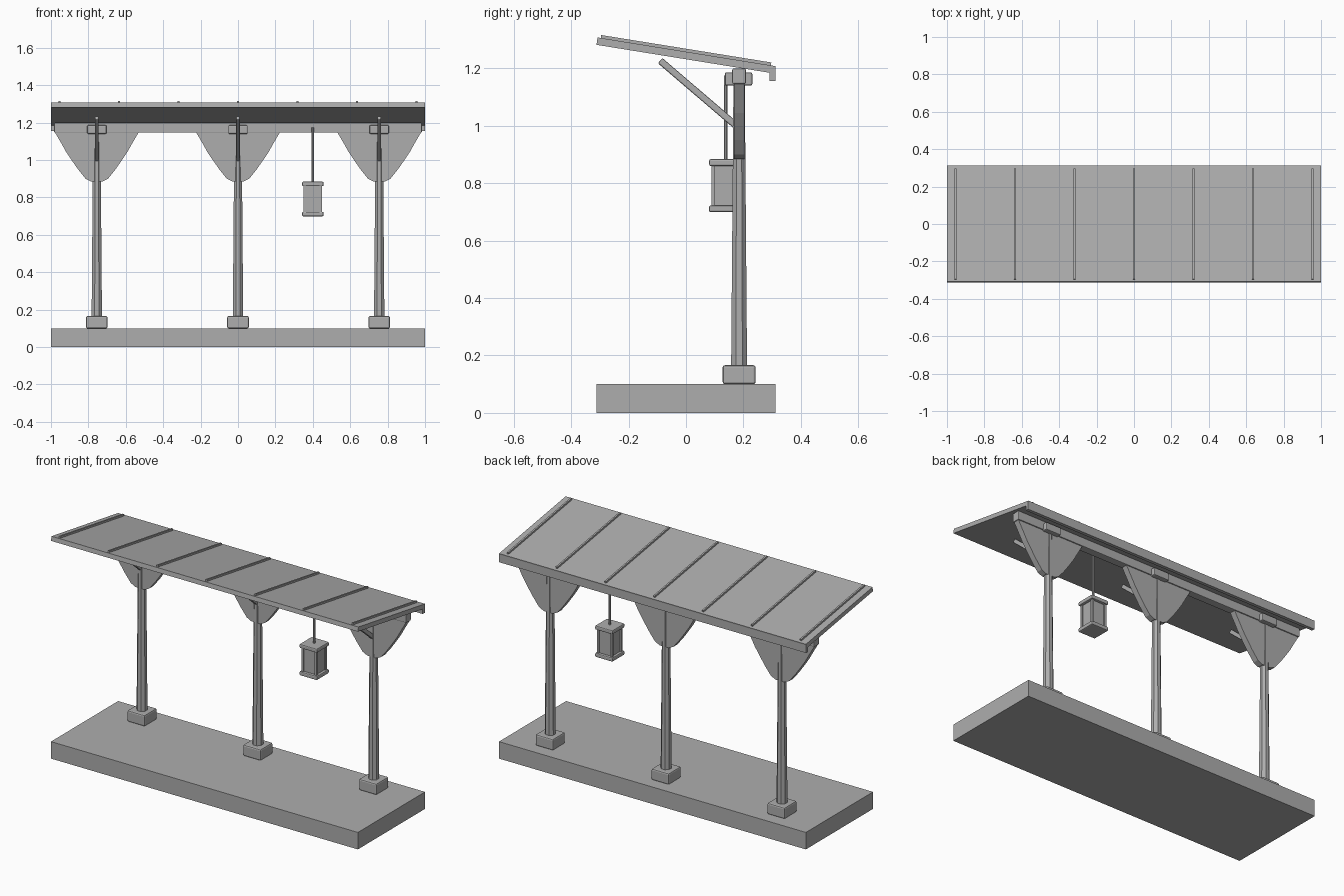
import bpy, bmesh, math
from mathutils import Vector, Matrix

if "Cube" in bpy.data.objects:
    bpy.data.objects.remove(bpy.data.objects["Cube"], do_unlink=True)

grey = bpy.data.materials.new("plain_grey")
grey.use_nodes = True
COLOUR = (0.42, 0.42, 0.42, 1)
grey.diffuse_color = COLOUR
grey.node_tree.nodes["Principled BSDF"].inputs["Base Color"].default_value = COLOUR


def add_object(name, bm, bevel=0):
    bmesh.ops.recalc_face_normals(bm, faces=bm.faces)
    mesh = bpy.data.meshes.new(name)
    bm.to_mesh(mesh)
    bm.free()
    mesh.materials.append(grey)
    ob = bpy.data.objects.new(name, mesh)
    bpy.context.collection.objects.link(ob)
    if bevel:
        mod = ob.modifiers.new("soft_edges", "BEVEL")
        mod.width = bevel
        mod.segments = 2
    return ob


def box(name, centre, size, bevel=0, tilt=0):
    bm = bmesh.new()
    matrix = (Matrix.Translation(centre) @ Matrix.Rotation(tilt, 4, "X")
              @ Matrix.Diagonal((*size, 1)))
    bmesh.ops.create_cube(bm, size=1, matrix=matrix)
    return add_object(name, bm, bevel)


def column(name, x, y, low, high, r_low, r_high, sides):
    bm = bmesh.new()
    matrix = (Matrix.Translation((x, y, (low + high) / 2))
              @ Matrix.Rotation(math.pi / sides, 4, "Z"))
    bmesh.ops.create_cone(bm, cap_ends=True, segments=sides, radius1=r_low,
                          radius2=r_high, depth=high - low, matrix=matrix)
    return add_object(name, bm)


def gusset(name, x, y, thickness):
    # Curved bracket board, mirrored about the post
    half = [(0.225, 1.16), (0.225, 1.15), (0.19, 1.09), (0.165, 1.045),
            (0.135, 1.0), (0.10, 0.95), (0.06, 0.90), (0.03, 0.885)]
    outline = half + [(-px, z) for px, z in reversed(half)]
    bm = bmesh.new()
    verts = [bm.verts.new((x + px, y - thickness / 2, z)) for px, z in outline]
    face = bm.faces.new(verts)
    out = bmesh.ops.extrude_face_region(bm, geom=[face])
    moved = [g for g in out["geom"] if isinstance(g, bmesh.types.BMVert)]
    bmesh.ops.translate(bm, verts=moved, vec=(0, thickness, 0))
    return add_object(name, bm)


POST_Y = 0.185

# Platform
box("platform", (0, 0, 0.05), (2, 0.625, 0.10))

# Posts with footings, brackets, clamps and roof braces
brace_a, brace_b = Vector((0, -0.09, 1.227)), Vector((0, 0.175, 1.0))
run = brace_b - brace_a
for side, x in (("right", -0.755), ("middle", 0), ("left", 0.755)):
    box(side + "_footing", (x, POST_Y, 0.133), (0.115, 0.115, 0.066), 0.008)
    column(side + "_post", x, POST_Y, 0.16, 1.19, 0.03, 0.021, 8)
    gusset(side + "_bracket", x, POST_Y, 0.036)
    box(side + "_clamp", (x, 0.183, 1.163), (0.104, 0.096, 0.046), 0.006)
    middle = (brace_a + brace_b) / 2 + Vector((x, 0, 0))
    box(side + "_brace", middle, (0.02, run.length, 0.024), 0.005,
        math.atan2(run.z, run.y))

# Long beam under the roof
box("beam", (0, POST_Y, 1.173), (1.965, 0.048, 0.054), 0.005)

# Sloping roof with standing seams and a rear fascia
slope = math.atan2(-0.1, 0.62)
length = 0.62 / math.cos(slope)
box("roof", (0, 0, 1.245), (2, length, 0.026), 0, slope)
for i in range(7):
    box("roof_seam_%d" % (i + 1), (-0.954 + i * 0.318, 0.0, 1.262),
        (0.01, 0.6, 0.013), 0, slope)
box("fascia", (0, 0.301, 1.181), (2, 0.02, 0.05))

# Hanging lantern
LX, LY = 0.40, 0.138
column("lantern_rod", LX, LY, 0.87, 1.175, 0.007, 0.007, 8)
box("lantern_top", (LX, LY, 0.872), (0.115, 0.115, 0.024), 0.006)
box("lantern_base", (LX, LY, 0.711), (0.115, 0.115, 0.024), 0.006)
box("lantern_body", (LX, LY, 0.79), (0.084, 0.084, 0.15))
for sx in (-1, 1):
    for sy in (-1, 1):
        box("lantern_corner", (LX + sx * 0.043, LY + sy * 0.043, 0.79),
            (0.013, 0.013, 0.15))
